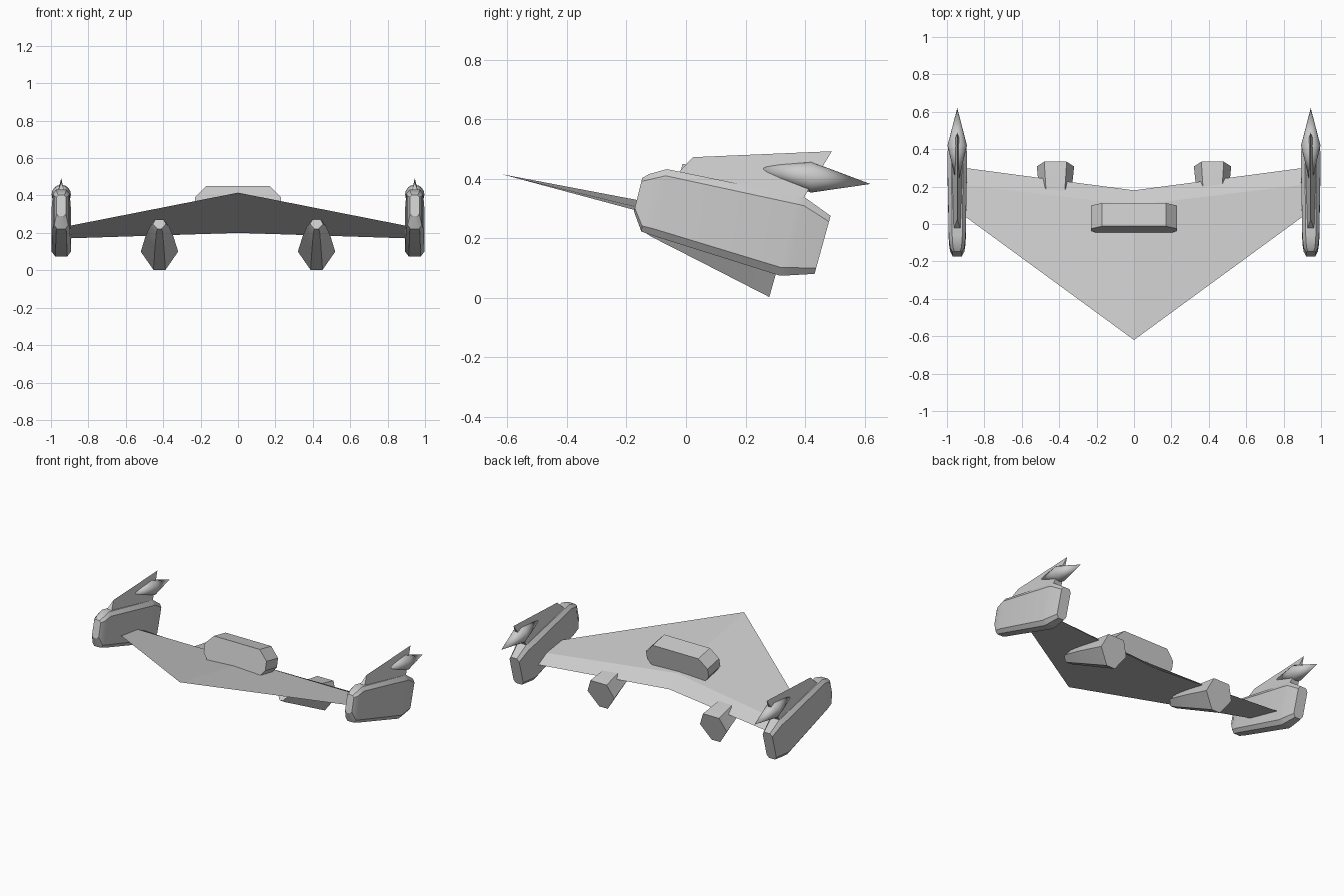
import bpy, bmesh, math

cube = bpy.data.objects.get("Cube")
if cube:
    bpy.data.objects.remove(cube, do_unlink=True)

# Single hull colour
hull = bpy.data.materials.new("hull_grey")
hull.use_nodes = True
GREY = (0.6, 0.6, 0.6, 1)
hull.diffuse_color = GREY
hull.node_tree.nodes["Principled BSDF"].inputs["Base Color"].default_value = GREY


def ring(profile, top, bottom, width, cx=0.0):
    """Section across x; profile pairs are (width factor, bottom-to-top factor)."""
    return [(cx + px * width,
             bottom[0] + (top[0] - bottom[0]) * t,
             bottom[1] + (top[1] - bottom[1]) * t) for px, t in profile]


def loft(name, rings, smooth=None, mirror=True):
    """Skin a list of equal sections, cap both ends, mirror to the other side."""
    bm = bmesh.new()
    loops = [[bm.verts.new(p) for p in r] for r in rings]
    n = len(loops[0])
    for a, b in zip(loops, loops[1:]):
        for i in range(n):
            j = (i + 1) % n
            bm.faces.new((a[i], a[j], b[j], b[i]))
    bm.faces.new(loops[0])
    bm.faces.new(loops[-1])
    bmesh.ops.remove_doubles(bm, verts=bm.verts, dist=0.0002)
    bmesh.ops.recalc_face_normals(bm, faces=bm.faces)
    mesh = bpy.data.meshes.new(name)
    bm.to_mesh(mesh)
    bm.free()
    mesh.materials.append(hull)
    ob = bpy.data.objects.new(name, mesh)
    bpy.context.collection.objects.link(ob)
    if smooth:
        bpy.ops.object.select_all(action='DESELECT')
        ob.select_set(True)
        bpy.context.view_layer.objects.active = ob
        bpy.ops.object.shade_smooth_by_angle(angle=math.radians(smooth))
    if mirror:
        ob.modifiers.new("Mirror", 'MIRROR')
    return ob


def both_sides(half):
    """Complete a profile from its right half, listed bottom to top."""
    return half + [(-x, t) for x, t in reversed(half)]


# Delta wing: wedge sections (leading, crease, trailing, lower) from tip to tip
def wing_section(x):
    k = abs(x) / 0.93
    mix = lambda a, b: a + (b - a) * k
    return [(x, mix(-0.62, 0.06), mix(0.415, 0.232)),
            (x, mix(0.10, 0.213), mix(0.278, 0.214)),
            (x, mix(0.18, 0.303), mix(0.200, 0.170))]


loft("delta_wing", [wing_section(x) for x in (-0.93, 0, 0.93)], mirror=False)

# Cabin block on the wing
cabin = both_sides([(0.78, 0), (1, 0.35), (1, 0.67), (0.74, 1)])
loft("cabin", [ring(cabin, (-0.012, 0.45), (-0.052, 0.27), 0.23),
               ring(cabin, (0.112, 0.425), (0.072, 0.245), 0.23)], mirror=False)

# Wingtip pods with tapered nose and tail
POD_X = 0.945
pod = both_sides([(0.6, 0), (1, 0.1), (1, 0.9), (0.6, 1)])
loft("wingtip_pods", [
    ring(pod, (-0.147, 0.402), (-0.175, 0.290), 0.025, POD_X),
    ring(pod, (-0.125, 0.415), (-0.150, 0.222), 0.038, POD_X),
    ring(pod, (-0.064, 0.432), (-0.110, 0.208), 0.045, POD_X),
    ring(pod, (0.375, 0.342), (0.315, 0.074), 0.053, POD_X),
    ring(pod, (0.402, 0.335), (0.345, 0.075), 0.050, POD_X),
    ring(pod, (0.486, 0.275), (0.432, 0.080), 0.036, POD_X)], smooth=30)

# Spindle on top of each pod
circle = [(math.cos(a), 0.5 + 0.5 * math.sin(a))
          for a in (i * math.tau / 16 for i in range(16))]
loft("pod_spindles", [
    ring(circle, (y, z + r), (y, z - r), r, POD_X)
    for y, z, r in ((0.2, 0.44, 0.00005), (0.42, 0.405, 0.052), (0.62, 0.382, 0.00005))],
    smooth=40)

# Ridge fin along each pod
ridge = [(-1, 0), (1, 0), (0, 1)]
loft("pod_fins", [ring(ridge, (0.023, 0.472), (-0.03, 0.415), 0.02, POD_X),
                  ring(ridge, (0.49, 0.492), (0.395, 0.335), 0.032, POD_X)])

# Engine nacelles under the wing
NAC_X = 0.42
nacelle = both_sides([(0.32, 0), (1, 0.52), (0.6, 1)])
loft("engine_nacelles", [
    ring(nacelle, (-0.10, 0.272), (-0.142, 0.222), 0.035, NAC_X),
    ring(nacelle, (-0.06, 0.262), (-0.115, 0.204), 0.052, NAC_X),
    ring(nacelle, (0.10, 0.236), (0.05, 0.12), 0.075, NAC_X),
    ring(nacelle, (0.333, 0.19), (0.28, 0.002), 0.1, NAC_X)], smooth=25)
